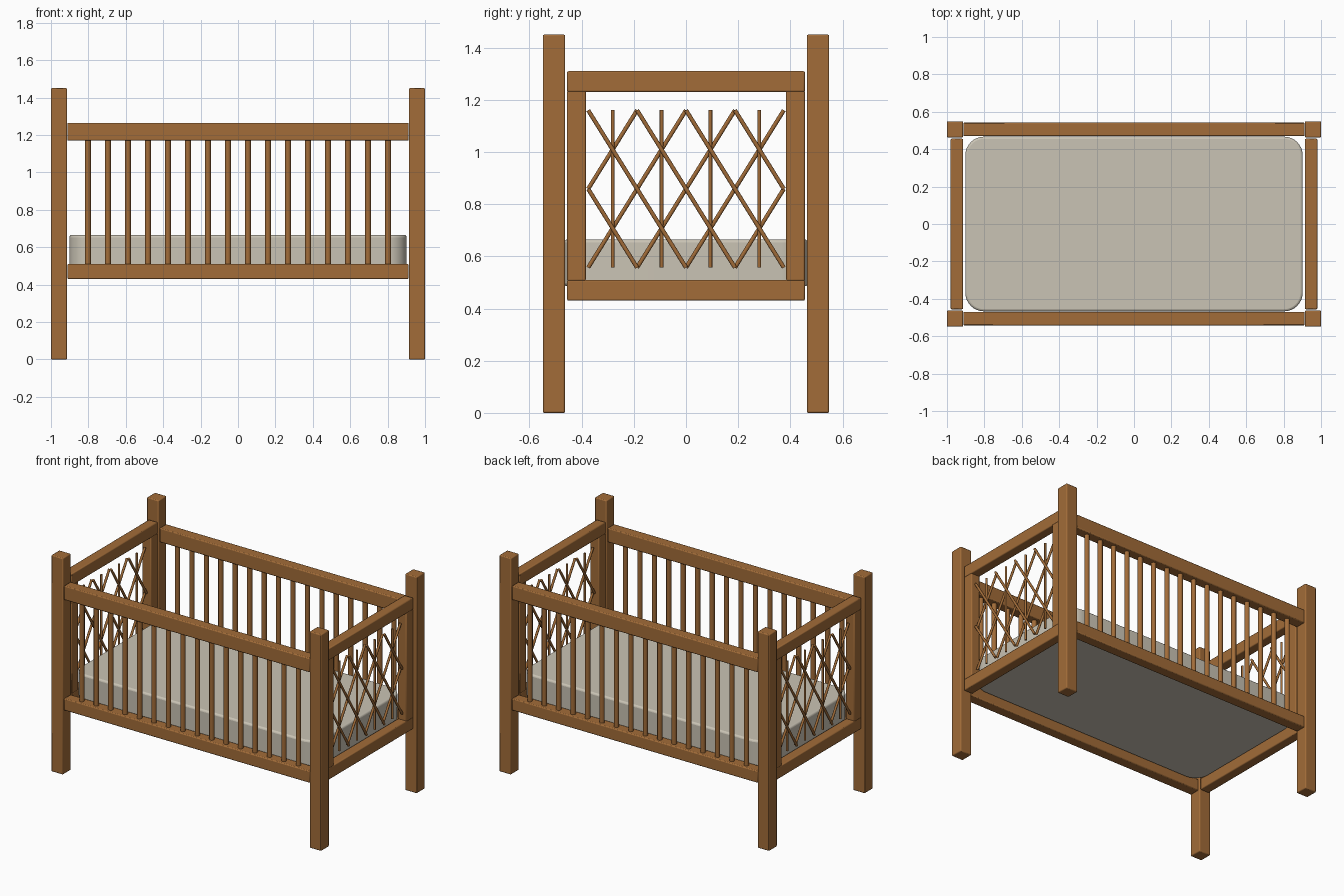
import bpy
import bmesh
import math
from mathutils import Vector

cube = bpy.data.objects.get("Cube")
if cube:
    bpy.data.objects.remove(cube, do_unlink=True)


def material(name, rgb):
    m = bpy.data.materials.new(name)
    m.use_nodes = True
    m.diffuse_color = (*rgb, 1)
    m.node_tree.nodes["Principled BSDF"].inputs["Base Color"].default_value = (*rgb, 1)
    return m


WOOD = material("warm wood", (0.36, 0.15, 0.04))
FABRIC = material("mattress fabric", (0.59, 0.55, 0.46))


def finish(bm, name, mat, bevel=0, segments=2):
    mesh = bpy.data.meshes.new(name)
    bm.to_mesh(mesh)
    bm.free()
    mesh.materials.append(mat)
    ob = bpy.data.objects.new(name, mesh)
    bpy.context.collection.objects.link(ob)
    if bevel:
        mod = ob.modifiers.new("soft edges", "BEVEL")
        mod.width, mod.segments = bevel, segments
        mod.limit_method = "ANGLE"
        mod.angle_limit = math.radians(50)
    bpy.ops.object.select_all(action="DESELECT")
    ob.select_set(True)
    bpy.context.view_layer.objects.active = ob
    bpy.ops.object.shade_smooth_by_angle(angle=math.radians(40))
    return ob


def box(name, low, high, bevel=0.006):
    low, high = Vector(low), Vector(high)
    bm = bmesh.new()
    bmesh.ops.create_cube(bm, size=1)
    bmesh.ops.scale(bm, vec=high - low, verts=bm.verts)
    bmesh.ops.translate(bm, vec=(low + high) / 2, verts=bm.verts)
    return finish(bm, name, WOOD, bevel)


def add_rod(bm, a, b, radius):
    a, b = Vector(a), Vector(b)
    made = bmesh.ops.create_cone(bm, cap_ends=True, segments=12, radius1=radius,
                                 radius2=radius, depth=(b - a).length)
    turn = Vector((0, 0, 1)).rotation_difference(b - a).to_matrix()
    bmesh.ops.rotate(bm, matrix=turn, verts=made["verts"])
    bmesh.ops.translate(bm, vec=(a + b) / 2, verts=made["verts"])


SIDES = ((-1, "right"), (1, "left"))
DEPTHS = ((-1, "front"), (1, "back"))

# Corner posts
for sx, xname in SIDES:
    for sy, yname in DEPTHS:
        c = Vector((sx * 0.957, sy * 0.506, 0))
        box(f"{yname}_{xname}_post", c - Vector((0.043, 0.043, 0)),
            c + Vector((0.043, 0.043, 1.45)))

# Long sides: two rails and a row of round slats
for sy, yname in DEPTHS:
    y = sy * 0.506
    for part, z0, z1 in (("bottom", 0.43, 0.51), ("top", 1.17, 1.265)):
        box(f"{yname}_{part}_rail", (-0.912, y - 0.036, z0), (0.912, y + 0.036, z1))
    bm = bmesh.new()
    for i in range(16):
        x = (i - 7.5) * 0.107
        add_rod(bm, (x, y, 0.5), (x, y, 1.18), 0.016)
    finish(bm, f"{yname}_slats", WOOD)

# Short ends: framed panel with a diamond lattice
STEP, TOP, LOW = 0.1875, 1.16, 0.557
MID = (TOP + LOW) / 2
for sx, xname in SIDES:
    x = sx * 0.947
    x0, x1 = x - 0.033, x + 0.033
    for part, z0, z1 in (("bottom", 0.43, 0.51), ("top", 1.23, 1.31)):
        box(f"{xname}_end_{part}_rail", (x0, -0.456, z0), (x1, 0.456, z1))
    for sy, yname in DEPTHS:
        ya, yb = sorted((sy * 0.384, sy * 0.456))
        box(f"{xname}_end_{yname}_stile", (x0, ya, 0.505), (x1, yb, 1.235))
    bm = bmesh.new()
    for lean in (-1, 1):
        xl = x + lean * 0.006
        for i in range(-2, 3):
            y = i * STEP
            if abs(i + lean) <= 2:
                add_rod(bm, (xl, y, TOP), (xl, y + lean * STEP, MID), 0.008)
                add_rod(bm, (xl, y, MID), (xl, y + lean * STEP, LOW), 0.008)
    for i in range(4):
        y = (i - 1.5) * STEP
        add_rod(bm, (x, y, LOW), (x, y, TOP), 0.007)
    finish(bm, f"{xname}_end_lattice", WOOD)

# Mattress: rounded rectangle, extruded and softened
bm = bmesh.new()
RADIUS, outline = 0.1, []
for quarter, (sx, sy) in enumerate(((1, 1), (-1, 1), (-1, -1), (1, -1))):
    for k in range(9):
        a = math.pi / 2 * (quarter + k / 8)
        outline.append(bm.verts.new((sx * (0.902 - RADIUS) + RADIUS * math.cos(a),
                                     sy * (0.467 - RADIUS) + RADIUS * math.sin(a), 0.485)))
base = bm.faces.new(outline)
grown = bmesh.ops.extrude_face_region(bm, geom=[base], use_keep_orig=True)
bmesh.ops.translate(bm, vec=(0, 0, 0.18),
                    verts=[v for v in grown["geom"] if isinstance(v, bmesh.types.BMVert)])
bmesh.ops.recalc_face_normals(bm, faces=bm.faces)
finish(bm, "mattress", FABRIC, 0.012, 3)
